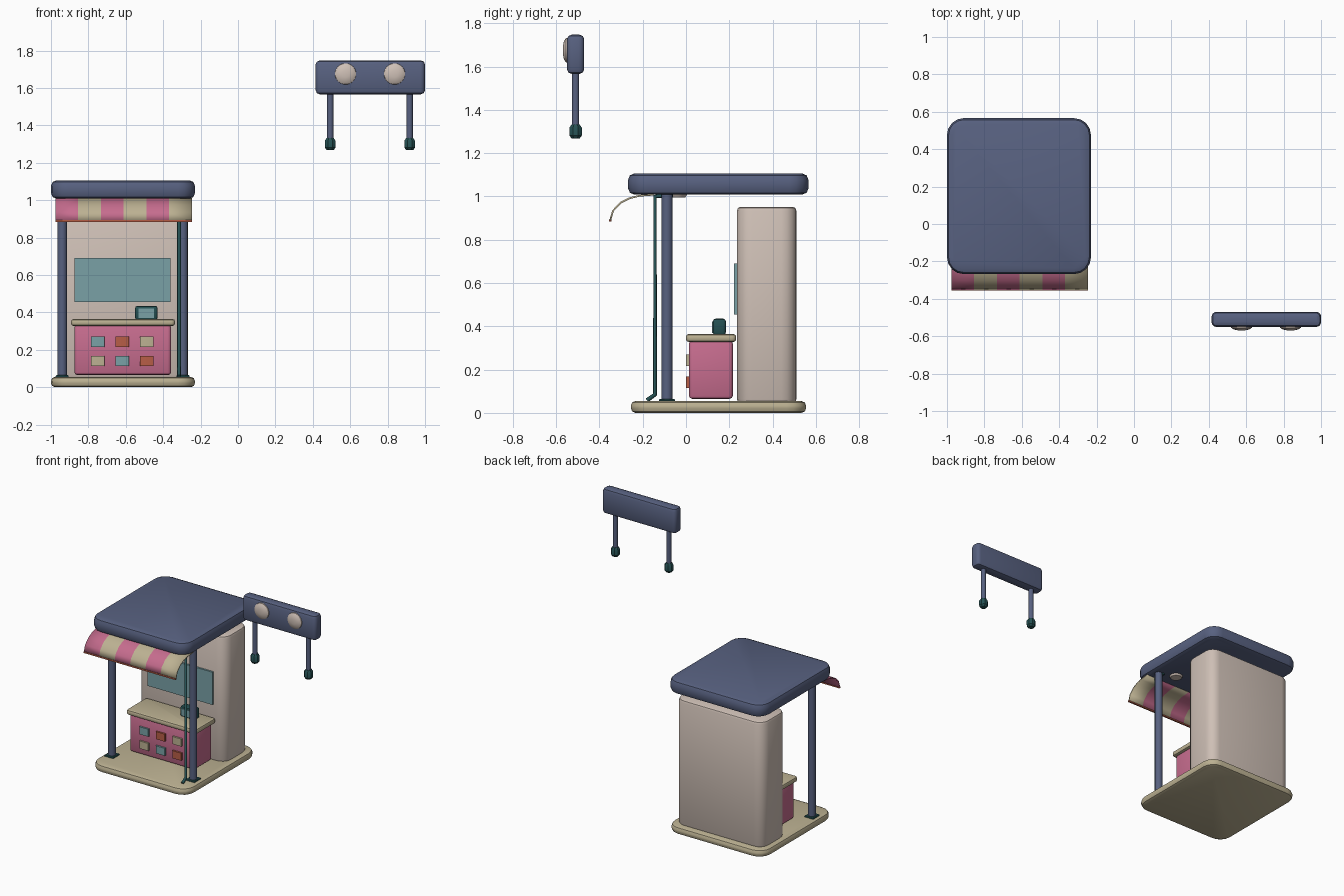
import bpy, bmesh, math
from mathutils import Vector

if "Cube" in bpy.data.objects:
    bpy.data.objects.remove(bpy.data.objects["Cube"], do_unlink=True)


def material(name, r, g, b):
    """Flat material from display values, stored as linear."""
    col = [(v / 255) ** 2.2 for v in (r, g, b)] + [1]
    m = bpy.data.materials.new(name)
    m.use_nodes = True
    m.diffuse_color = col
    bsdf = next(n for n in m.node_tree.nodes if n.type == "BSDF_PRINCIPLED")
    bsdf.inputs["Base Color"].default_value = col
    return m


SLATE = material("slate_blue", 88, 97, 127)
CREAM = material("warm_cream", 206, 191, 181)
BEIGE = material("beige", 187, 176, 145)
PINK = material("pink", 197, 108, 141)
TEAL = material("pale_teal", 121, 160, 165)
GREEN = material("dark_green", 42, 82, 84)
RUST = material("rust_orange", 182, 94, 72)


def finish(name, bm, *mats):
    bmesh.ops.recalc_face_normals(bm, faces=bm.faces)
    me = bpy.data.meshes.new(name)
    bm.to_mesh(me)
    bm.free()
    ob = bpy.data.objects.new(name, me)
    bpy.context.collection.objects.link(ob)
    for m in mats:
        me.materials.append(m)
    bpy.ops.object.select_all(action="DESELECT")
    ob.select_set(True)
    bpy.context.view_layer.objects.active = ob
    bpy.ops.object.shade_smooth_by_angle(angle=math.radians(35))
    return ob


def block(name, xs, ys, zs, mat, corner=0.0, rim=0.0, segs=2):
    """Box from ranges; corner rounds upright edges, rim rounds top and bottom."""
    bm = bmesh.new()
    bmesh.ops.create_cube(bm, size=1)
    for v in bm.verts:
        v.co = Vector([r[0] + (c + 0.5) * (r[1] - r[0]) for r, c in zip((xs, ys, zs), v.co)])
    if corner:
        upright = [e for e in bm.edges if abs(e.verts[0].co.z - e.verts[1].co.z) > 1e-5]
        bmesh.ops.bevel(bm, geom=upright, offset=corner, segments=4, profile=0.5, affect="EDGES")
    if rim:
        bm.normal_update()
        flat = [e for e in bm.edges if any(abs(f.normal.z) > 0.9 for f in e.link_faces)]
        bmesh.ops.bevel(bm, geom=flat, offset=rim, segments=segs, profile=0.5, affect="EDGES")
    return finish(name, bm, mat)


def lathe(name, origin, profile, mat, sides=16, forward=False):
    """Turned part from (radius, height) pairs, upright or pointing to the front."""
    bm = bmesh.new()
    rings = []
    for r, h in profile:
        ring = []
        for i in range(sides):
            a = math.tau * (i + 0.5) / sides
            p = Vector((r * math.cos(a), r * math.sin(a), h))
            if forward:
                p = Vector((p.x, -p.z, p.y))
            ring.append(bm.verts.new(p + Vector(origin)))
        rings.append(ring)
    for a, b in zip(rings, rings[1:]):
        for i in range(sides):
            j = (i + 1) % sides
            bm.faces.new((a[i], a[j], b[j], b[i]))
    bm.faces.new(rings[0])
    bm.faces.new(rings[-1])
    return finish(name, bm, mat)


# Floor, roof and rear cabinet
block("floor_slab", (-1, -0.23), (-0.255, 0.555), (0, 0.055), BEIGE, 0.09, 0.022)
block("roof_slab", (-1, -0.23), (-0.268, 0.566), (1.008, 1.106), SLATE, 0.09, 0.03)
block("rear_cabinet", (-0.965, -0.268), (0.235, 0.51), (0.045, 0.952), CREAM, 0.07, 0.018)
block("cabinet_window", (-0.873, -0.36), (0.222, 0.24), (0.455, 0.69), TEAL)

# Front posts with foot plates and ceiling lamps
for side, x in (("right", -0.94), ("left", -0.294)):
    lathe("post_" + side, (x, -0.088, 0), [(0.026, 0.05), (0.026, 1.02)], SLATE, 12)
    block("post_foot_" + side, (x - 0.035, x + 0.035), (-0.125, -0.05), (0.05, 0.064),
          GREEN, 0, 0.004, 1)
for side, x in (("right", -0.82), ("left", -0.41)):
    lathe("ceiling_lamp_" + side, (x, -0.04, 0), [(0.038, 0.996), (0.048, 1.012)], CREAM)

# Thin drain pipe beside the left post
curve = bpy.data.curves.new("drain_pipe", "CURVE")
curve.dimensions = "3D"
curve.bevel_depth = 0.01
curve.bevel_resolution = 2
curve.use_fill_caps = True
path = [(-0.06, 1.004), (-0.143, 1.0), (-0.143, 0.085), (-0.18, 0.058)]
spline = curve.splines.new("POLY")
spline.points.add(len(path) - 1)
for pt, (y, z) in zip(spline.points, path):
    pt.co = (-0.315, y, z, 1)
curve.materials.append(GREEN)
pipe = bpy.data.objects.new("drain_pipe", curve)
bpy.context.collection.objects.link(pipe)

# Counter with top, drawer panels and a small till
block("counter", (-0.875, -0.357), (0.013, 0.217), (0.065, 0.335), PINK, 0.02, 0.016)
block("counter_top", (-0.892, -0.337), (0, 0.232), (0.328, 0.364), BEIGE, 0.02, 0.012)
rows = ((0.243, (TEAL, RUST, BEIGE)), (0.141, (BEIGE, TEAL, RUST)))
for r, (z, mats) in enumerate(rows):
    for c, mat in enumerate(mats):
        x = -0.75 + 0.131 * c
        block(f"drawer_panel_{r}_{c}", (x - 0.037, x + 0.037), (0.0, 0.02),
              (z - 0.027, z + 0.027), mat, 0.005)
block("till", (-0.55, -0.43), (0.124, 0.184), (0.36, 0.435), GREEN, 0.014, 0.012)
block("till_screen", (-0.531, -0.448), (0.119, 0.127), (0.37, 0.422), TEAL)

# Striped curved awning with a hem
arc = [(-0.15, 1.008), (-0.215, 1.003), (-0.262, 0.991), (-0.3, 0.972), (-0.337, 0.934),
       (-0.35, 0.89)]
x0, x1, stripes = -0.977, -0.247, 6
bm = bmesh.new()
grid = [[bm.verts.new((x0 + (x1 - x0) * i / stripes, y, z)) for y, z in arc]
        for i in range(stripes + 1)]
for i in range(stripes):
    for j in range(len(arc) - 1):
        f = bm.faces.new((grid[i][j], grid[i + 1][j], grid[i + 1][j + 1], grid[i][j + 1]))
        f.material_index = i % 2
awning = finish("awning", bm, PINK, BEIGE)
solid = awning.modifiers.new("thickness", "SOLIDIFY")
solid.thickness = 0.008
solid.offset = 0
block("awning_hem", (x0, x1), (-0.356, -0.345), (0.884, 0.894), RUST)

# Raised sign with two domed lamps, legs and feet
block("sign_board", (0.415, 1), (-0.55, -0.47), (1.566, 1.747), SLATE, 0.025, 0.022)
for side, x in (("right", 0.575), ("left", 0.837)):
    lathe("sign_lamp_" + side, (x, -0.545, 1.675),
          [(0.058, 0), (0.056, 0.01), (0.042, 0.019), (0.018, 0.024)], CREAM, 20, True)
for side, x in (("right", 0.493), ("left", 0.918)):
    lathe("sign_leg_" + side, (x, -0.51, 0), [(0.017, 1.32), (0.017, 1.58)], SLATE, 12)
    lathe("sign_foot_" + side, (x, -0.51, 1.267),
          [(0.02, 0), (0.031, 0.014), (0.031, 0.05), (0.02, 0.066)], GREEN, 8)
